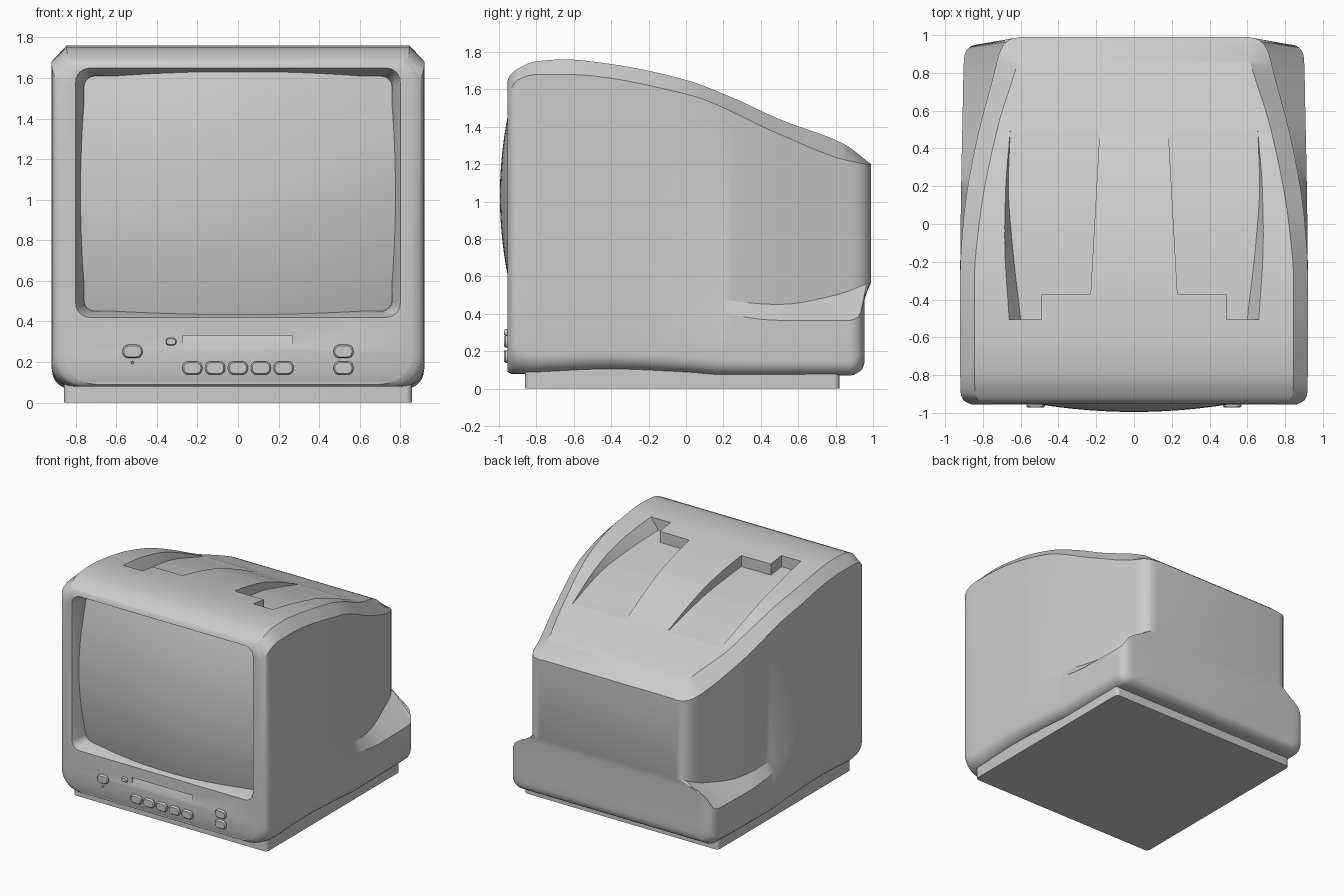
import bpy, bmesh, math

if "Cube" in bpy.data.objects:
    bpy.data.objects.remove(bpy.data.objects["Cube"])


def curve(pts, t):
    """Smooth monotone interpolation through (t, value) points."""
    if t <= pts[0][0]:
        return pts[0][1]
    if t >= pts[-1][0]:
        return pts[-1][1]
    s = [(b[1] - a[1]) / (b[0] - a[0]) for a, b in zip(pts, pts[1:])]
    m = [s[0]] + [2 * a * b / (a + b) if a * b > 0 else 0 for a, b in zip(s, s[1:])] + [s[-1]]
    for i in range(len(s)):
        if t <= pts[i + 1][0]:
            h = pts[i + 1][0] - pts[i][0]
            u = (t - pts[i][0]) / h
            return ((2*u**3 - 3*u*u + 1) * pts[i][1] + (u**3 - 2*u*u + u) * h * m[i]
                    + (3*u*u - 2*u**3) * pts[i + 1][1] + (u**3 - u*u) * h * m[i + 1])


def loft(name, rings, strip_caps=False):
    """Closed solid through rings of equal point count."""
    bm = bmesh.new()
    vs = [[bm.verts.new(p) for p in r] for r in rings]
    n = len(rings[0])
    for a, b in zip(vs, vs[1:]):
        for i in range(n):
            j = (i + 1) % n
            bm.faces.new((a[i], a[j], b[j], b[i]))
    for r in (vs[0], vs[-1]):
        if strip_caps:
            for i in range(n // 2 - 1):
                bm.faces.new((r[i], r[i + 1], r[n - 2 - i], r[n - 1 - i]))
        else:
            bm.faces.new(r)
    bmesh.ops.recalc_face_normals(bm, faces=bm.faces)
    me = bpy.data.meshes.new(name)
    bm.to_mesh(me)
    bm.free()
    ob = bpy.data.objects.new(name, me)
    bpy.context.collection.objects.link(ob)
    return ob


def smooth(ob, deg=28):
    bpy.ops.object.select_all(action='DESELECT')
    ob.select_set(True)
    bpy.context.view_layer.objects.active = ob
    bpy.ops.object.shade_smooth_by_angle(angle=math.radians(deg))


def cut(ob, cutter):
    cutter.hide_render = True
    mod = ob.modifiers.new("cut", 'BOOLEAN')
    mod.operation, mod.solver, mod.object = 'DIFFERENCE', 'EXACT', cutter
    bpy.context.view_layer.objects.active = ob
    bpy.ops.object.modifier_apply(modifier=mod.name)
    bpy.data.objects.remove(cutter)


def rrect(cx, cz, hx, hz, r, y, n=6):
    """Rounded rectangle in the XZ plane."""
    out = []
    for k, (sx, sz) in enumerate(((1, 1), (-1, 1), (-1, -1), (1, -1))):
        for i in range(n + 1):
            a = math.pi / 2 * (k + i / n)
            out.append((cx + sx * (hx - r) + r * math.cos(a), y,
                        cz + sz * (hz - r) + r * math.sin(a)))
    return out


# Outline curves along the depth of the case
TOP = [(-.955, 1.64), (-.945, 1.67), (-.90, 1.71), (-.8, 1.75), (-.65, 1.76), (-.4, 1.735),
       (0, 1.65), (.25, 1.555), (.5, 1.44), (.84, 1.31), (.99, 1.2)]
SHOULDER = [(-.955, 1.56), (-.93, 1.61), (-.9, 1.65), (-.8, 1.68), (-.65, 1.68),
            (0, 1.575), (.5, 1.36), (.84, 1.225), (.99, 1.195)]
TOP_W = [(-.955, .80), (-.9, .84), (-.8, .845), (-.3, .845), (0, .82), (.5, .725), (.84, .62), (.99, .58)]
FRONT_W = [(-.955, .86), (-.945, .885), (-.93, .905), (-.9, .917), (-.8, .92), (-.25, .92)]
UPPER_W = FRONT_W + [(0, .905), (.2, .88), (.5, .82), (.8, .74), (.9, .715), (.95, .69), (.98, .65), (.99, .6)]
LOWER_W = FRONT_W + [(.2, .915), (.6, .907), (.9, .9), (.95, .885), (.98, .85), (.99, .78)]
LEDGE_IN = [(-.25, .78), (-.1, .61), (0, .54), (.2, .475), (.5, .45), (.8, .5), (.99, .57)]
LEDGE_OUT = [(-.25, .74), (-.1, .56), (0, .48), (.2, .405), (.5, .365), (.9, .365), (.95, .385), (.98, .45), (.99, .5)]
BOTTOM = [(-.955, .09), (-.93, .078), (-.4, .10), (0, .085), (.2, .07), (.9, .07), (.97, .10), (.99, .14)]
CORNER = [(-.955, .16), (-.8, .10), (.9, .08), (.99, .08)]


def section(t):
    yl = t - .035 * (max(0, t - .6) / .39) ** 2      # lower tray stops short of the back
    wl, wu, zb, r = curve(LOWER_W, t), curve(UPPER_W, t), curve(BOTTOM, t), curve(CORNER, t)
    half = []
    for i in range(8):
        a = math.pi / 2 * i / 7
        half.append((wl - r + r * math.sin(a), yl, zb + r * (1 - math.cos(a))))
    half += [(wl, yl, curve(LEDGE_OUT, t)), (wu, t, curve(LEDGE_IN, t)),
             (wu, t, curve(SHOULDER, t)), (curve(TOP_W, t), t, curve(TOP, t))]
    return half + [(-x, y, z) for x, y, z in reversed(half)]


# Case
stations = [-.955, -.951, -.945, -.937, -.93, -.915, -.9, -.87, -.84, -.8, -.75, -.7]
stations += [-.65 + .05 * i for i in range(30)]
stations += [.84, .87, .9, .925, .95, .965, .975, .98, .985, .99]
case = loft("case", [section(t) for t in stations], True)

# Screen opening and display strip recess
cut(case, loft("screen_cutter", [
    rrect(0, 1.035, .80, .615, .07, -1.1), rrect(0, 1.035, .80, .615, .07, -.955),
    rrect(0, 1.03, .76, .58, .05, -.86), rrect(0, 1.03, .75, .57, .05, -.72)]))
cut(case, loft("display_cutter", [
    [(x, -1, .33), (x, -.935, .33), (x, -.956, .265), (x, -1, .265)] for x in (-.27, .265)]))

# Sunken hand grips in the top, mirrored
OUTER_T = [(-.5, .675), (-.1, .695), (.2, .685), (.54, .655)]
OUTER_B = [(-.5, .60), (-.1, .645), (.2, .665), (.54, .653)]
ys = [-.505, -.44, -.372, -.37] + [-.32 + .05 * i for i in range(17)] + [.54]
for side in (1, -1):
    rings = []
    for y in ys:
        xi = .49 if y < -.371 else .23 - .05 * (y + .37) / .9
        top = curve(TOP, y)
        floor = top - .09 * (1 - ((y + .5) / 1.0) ** 2)
        rings.append([(side * xi, y, floor), (side * curve(OUTER_B, y), y, floor),
                      (side * curve(OUTER_T, y), y, top + .02), (side * xi, y, top + .02)])
    cut(case, loft("grip_cutter", rings))
smooth(case)

# Bulging picture tube
bm = bmesh.new()
N = 28
grid = []
for i in range(N + 1):
    row = []
    for j in range(N + 1):
        x, z = -.78 + 1.56 * i / N, .43 + 1.20 * j / N
        row.append(bm.verts.new((x, -.995 + .16 * x * x + .23 * (z - 1.03) ** 2, z)))
    grid.append(row)
for i in range(N):
    for j in range(N):
        bm.faces.new((grid[i][j], grid[i + 1][j], grid[i + 1][j + 1], grid[i][j + 1]))
me = bpy.data.meshes.new("screen")
bm.to_mesh(me)
bm.free()
screen = bpy.data.objects.new("screen", me)
bpy.context.collection.objects.link(screen)
smooth(screen)

# Foot plinth
base = loft("base", [[(x, -y - .02, z) for x, z, y in
                      [(p[0], h, p[2]) for p in rrect(0, 0, .857, .84, .03, 0)]] for h in (0, .125)])
smooth(base)


# Front buttons
def button(name, x, z, hx, hz):
    r = min(hx, hz) * .85
    smooth(loft(name, [rrect(x, z, hx, hz, r, -.94, 4), rrect(x, z, hx, hz, r, -.964, 4),
                       rrect(x, z, hx * .85, hz * .8, r * .8, -.972, 4)]), 40)


for i in range(5):
    button("control_button", -.225 + .1125 * i, .17, .049, .033)
for z in (.252, .17):
    button("channel_button", .52, z, .049, .033)
button("power_button", -.52, .252, .049, .033)
button("sensor", -.33, .30, .026, .018)
button("indicator_light", -.52, .197, .007, .007)
